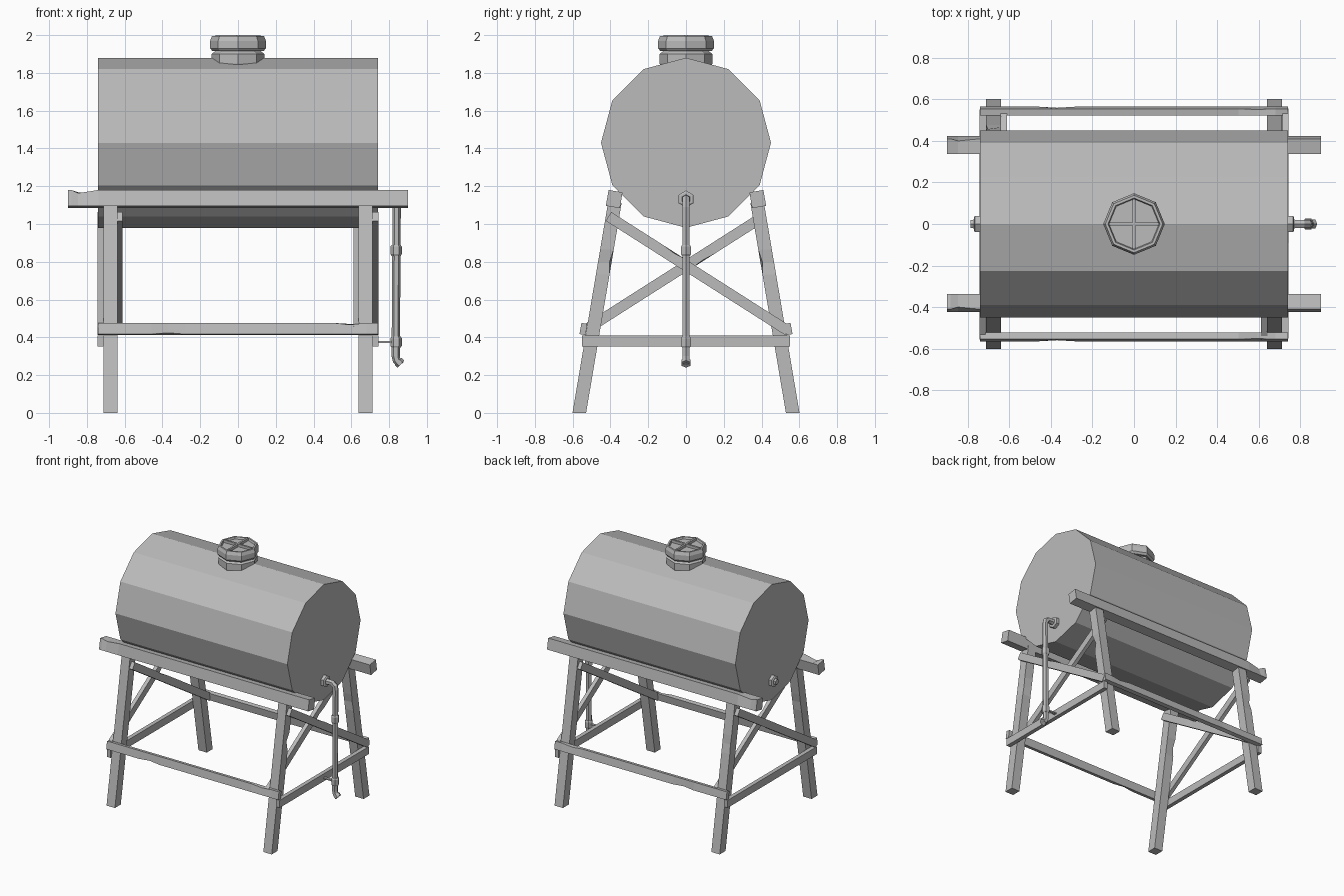
import bpy, bmesh, math
from mathutils import Vector

cube = bpy.data.objects.get("Cube")
if cube:
    bpy.data.objects.remove(cube, do_unlink=True)

grey = bpy.data.materials.new("plain_grey")
grey.use_nodes = True
grey.diffuse_color = (0.5, 0.5, 0.5, 1)
grey.node_tree.nodes["Principled BSDF"].inputs["Base Color"].default_value = (0.5, 0.5, 0.5, 1)


def finish(name, bm):
    bmesh.ops.recalc_face_normals(bm, faces=bm.faces)
    mesh = bpy.data.meshes.new(name)
    bm.to_mesh(mesh)
    bm.free()
    mesh.materials.append(grey)
    obj = bpy.data.objects.new(name, mesh)
    bpy.context.collection.objects.link(obj)
    return obj


def loft(name, rings):
    """Skin a list of equal-length rings and cap both ends."""
    bm = bmesh.new()
    loops = [[bm.verts.new(p) for p in ring] for ring in rings]
    n = len(loops[0])
    for lo, hi in zip(loops, loops[1:]):
        for i in range(n):
            j = (i + 1) % n
            bm.faces.new((lo[i], lo[j], hi[j], hi[i]))
    bm.faces.new(loops[0])
    bm.faces.new(loops[-1])
    return finish(name, bm)


def timber(name, p, q, a, b, chips=()):
    """Beam from p to q with section edges a and b; chips = (position, corner, depth)."""
    p, q, a, b = map(Vector, (p, q, a, b))
    cuts = {0.0: None, 1.0: None}
    for t, corner, depth in chips:
        cuts[max(t - 0.06, 0.01)] = None
        cuts[t] = (corner, depth)
        cuts[min(t + 0.06, 0.99)] = None
    rings = []
    for t in sorted(cuts):
        ring = []
        for i, (s, r) in enumerate(((-1, -1), (1, -1), (1, 1), (-1, 1))):
            k = 1 - cuts[t][1] if cuts[t] and cuts[t][0] == i else 1
            ring.append(p.lerp(q, t) + (a * s + b * r) * 0.5 * k)
        rings.append(ring)
    return loft(name, rings)


def lathe(name, centre, axis, profile, sides):
    """Stack of regular polygons; profile = (distance along axis, radius)."""
    axis = Vector(axis).normalized()
    u = Vector((0, 0, 1)) if abs(axis.z) < 0.9 else Vector((1, 0, 0))
    u = (u - axis * u.dot(axis)).normalized()
    w = axis.cross(u)
    rings = []
    for d, r in profile:
        rings.append([Vector(centre) + axis * d + (u * math.cos(t) + w * math.sin(t)) * r
                      for t in (math.tau * i / sides for i in range(sides))])
    return loft(name, rings)


# Tank
lathe("tank", (0, 0, 1.43), (1, 0, 0), [(-0.74, 0.45), (0.74, 0.45)], 12)

# Filler neck, lid with sunken top, and cross grip
lathe("filler_neck", (0, 0, 0), (0, 0, 1),
      [(1.8, 0.125), (1.85, 0.14), (1.9, 0.14), (1.915, 0.12), (1.94, 0.12)], 8)
lathe("lid", (0, 0, 0), (0, 0, 1),
      [(1.915, 0.135), (1.93, 0.148), (1.97, 0.148), (1.995, 0.138),
       (1.995, 0.125), (1.98, 0.12)], 8)
for name, d, side in (("grip_x", Vector((0.12, 0, 0)), (0, 0.014, 0)),
                      ("grip_y", Vector((0, 0.12, 0)), (0.014, 0, 0))):
    mid = Vector((0, 0, 1.985))
    timber(name, mid - d, mid + d, side, (0, 0, 0.03))

# Stand: legs, cradle beams and long rails
for s, label in ((-1, "front"), (1, "back")):
    lean = Vector((0, -0.17 * s, 0.985))
    out = Vector((0, 0.985 * s, 0.17))
    for e, end in ((-1, "right"), (1, "left")):
        chip = [(0.72, 2 if s < 0 else 1, 0.3)] if e > 0 else [(0.72, 3, 0.2)]
        timber(f"{label}_{end}_leg", (e * 0.675, s * 0.565, 0), (e * 0.675, s * 0.377, 1.11),
               (0.072, 0, 0), (0, 0.072, 0), chip)
    timber(f"{label}_cradle_beam", (-0.9, s * 0.38, 1.132), (0.9, s * 0.38, 1.132),
           out * 0.075, lean * 0.085, [(0.03, 2, 0.35)])
    timber(f"{label}_long_rail", (-0.74, s * 0.543, 0.444), (0.74, s * 0.543, 0.444),
           out * 0.032, lean * 0.06, [(0.25, 1, 0.25), (0.9, 2, 0.3)])

# Stand ends: low rail, outer brace and inner brace
for e, end in ((-1, "right"), (1, "left")):
    timber(f"{end}_end_rail", (e * 0.727, -0.55, 0.38), (e * 0.727, 0.55, 0.38),
           (0.032, 0, 0), (0, 0, 0.058))
    for kind, x, m in (("outer", 0.728, e), ("inner", 0.626, -e)):
        top = Vector((e * x, -0.41 * m, 1.04))
        low = Vector((e * x, 0.54 * m, 0.435))
        d = (low - top).normalized()
        timber(f"{end}_{kind}_brace", top, low, (0.03, 0, 0),
               Vector((1, 0, 0)).cross(d) * 0.055, [(0.35, 2, 0.2)])

# Hexagonal fittings on both tank ends
for e, end in ((-1, "right"), (1, "left")):
    lathe(f"{end}_fitting", (e * 0.73, 0, 1.132), (e, 0, 0),
          [(0, 0.045), (0.035, 0.045), (0.04, 0.036), (0.04, 0.024), (0.055, 0.022)], 6)

# Drain pipe swept along a path that bends down and ends in a spout
path = [Vector((x, 0, z)) for x, z in
        ((0.76, 1.132), (0.815, 1.132), (0.835, 1.115), (0.84, 1.09),
         (0.835, 0.3), (0.84, 0.28), (0.86, 0.255))]
rings = []
for i, point in enumerate(path):
    d = (path[min(i + 1, len(path) - 1)] - path[max(i - 1, 0)]).normalized()
    v = Vector((0, 1, 0))
    w = d.cross(v)
    rings.append([point + (v * math.cos(t) + w * math.sin(t)) * 0.022
                  for t in (math.tau * (k + 0.5) / 6 for k in range(6))])
loft("drain_pipe", rings)
for name, z in (("pipe_joint", 0.86), ("pipe_clamp", 0.375)):
    lathe(name, (0.837, 0, z), (0, 0, 1),
          [(-0.03, 0.024), (-0.02, 0.03), (0.02, 0.03), (0.03, 0.024)], 6)
lathe("spout_collar", (0.848, 0, 0.272), (0.75, 0, -0.66),
      [(0, 0.026), (0.02, 0.026)], 6)
timber("pipe_bracket", (0.73, 0, 0.375), (0.83, 0, 0.375), (0, 0.02, 0), (0, 0, 0.01))
